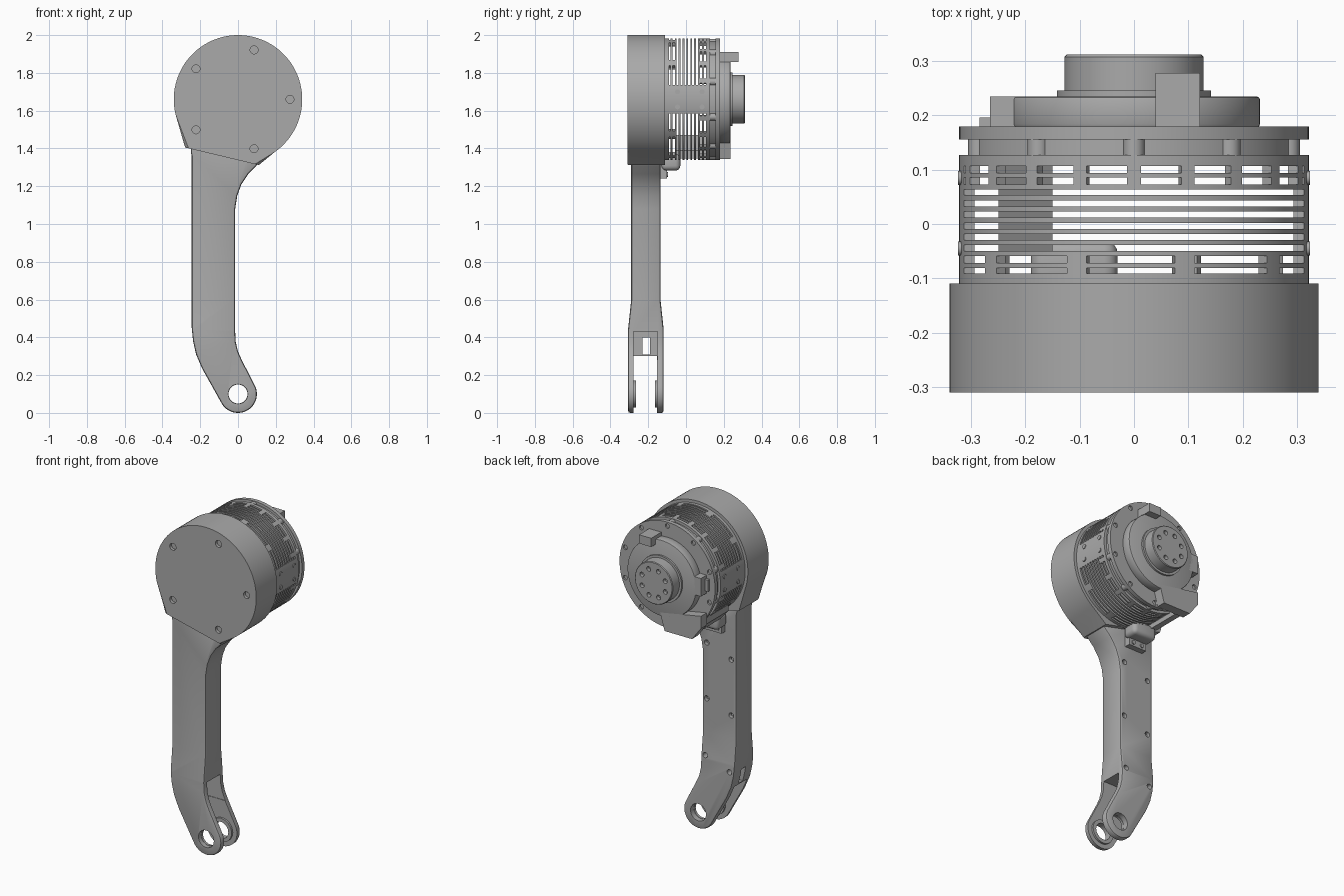
import bpy, bmesh, math
from mathutils import Matrix, Vector

if "Cube" in bpy.data.objects:
    bpy.data.objects.remove(bpy.data.objects["Cube"], do_unlink=True)

grey = bpy.data.materials.new("grey_metal")
grey.use_nodes = True
grey.diffuse_color = (0.4, 0.4, 0.4, 1)
grey.node_tree.nodes["Principled BSDF"].inputs["Base Color"].default_value = (0.4, 0.4, 0.4, 1)

AXIS = 1.66  # height of the motor axis


def finish(name, bm):
    bmesh.ops.recalc_face_normals(bm, faces=bm.faces)
    mesh = bpy.data.meshes.new(name)
    bm.to_mesh(mesh)
    bm.free()
    mesh.materials.append(grey)
    obj = bpy.data.objects.new(name, mesh)
    bpy.context.collection.objects.link(obj)
    return obj


def prism_bm(points, lo, hi, along_x=False):
    """Extrude an (x, z) outline along y, or a (y, z) outline along x."""
    bm = bmesh.new()
    place = (lambda p, d: (d, p[0], p[1])) if along_x else (lambda p, d: (p[0], d, p[1]))
    a = [bm.verts.new(place(p, lo)) for p in points]
    b = [bm.verts.new(place(p, hi)) for p in points]
    bm.faces.new(a)
    bm.faces.new(b)
    for i in range(len(points)):
        j = (i + 1) % len(points)
        bm.faces.new((a[i], a[j], b[j], b[i]))
    return bm


def prism(name, points, lo, hi, along_x=False):
    return finish(name, prism_bm(points, lo, hi, along_x))


def box(name, x, y, z):
    return prism(name, [(x[0], z[0]), (x[1], z[0]), (x[1], z[1]), (x[0], z[1])], *y)


def cylinders(name, centres, r, y0, y1, sides=20):
    bm = bmesh.new()
    for x, z in centres:
        m = Matrix.Translation((x, (y0 + y1) / 2, z)) @ Matrix.Rotation(math.pi / 2, 4, 'X')
        bmesh.ops.create_cone(bm, cap_ends=True, segments=sides, radius1=r, radius2=r,
                              depth=y1 - y0, matrix=m)
    return finish(name, bm)


def ring_points(n, r, start=0.0, cx=0.0, cz=AXIS):
    return [(cx + r * math.cos(math.radians(start + 360 * i / n)),
             cz + r * math.sin(math.radians(start + 360 * i / n))) for i in range(n)]


def arc(cx, cz, r, a0, a1, n):
    return [(cx + r * math.cos(math.radians(a0 + (a1 - a0) * i / n)),
             cz + r * math.sin(math.radians(a0 + (a1 - a0) * i / n))) for i in range(n + 1)]


def bake(obj):
    dg = bpy.context.evaluated_depsgraph_get()
    mesh = bpy.data.meshes.new_from_object(obj.evaluated_get(dg))
    obj.modifiers.clear()
    obj.data = mesh


def combine(obj, cutter, op='DIFFERENCE'):
    mod = obj.modifiers.new("cut", 'BOOLEAN')
    mod.operation, mod.object, mod.solver = op, cutter, 'EXACT'
    bake(obj)
    bpy.data.objects.remove(cutter, do_unlink=True)


def bevel(obj, width, segments=2):
    mod = obj.modifiers.new("bevel", 'BEVEL')
    mod.width, mod.segments = width, segments
    mod.limit_method, mod.angle_limit = 'ANGLE', math.radians(50)
    bake(obj)


# Round gearbox housing with a soft front rim and a slanted lower seam
outline = arc(0, AXIS, 0.34, -55, 194, 72) + [(-0.28, 1.405), (0.11, 1.312)]
bm = prism_bm(outline, -0.31, -0.11)
rim = []
for e in bm.edges:
    front = all(v.co.y < -0.3 for v in e.verts)
    seam = all(v.co.z < 1.41 and v.co.x < 0.12 for v in e.verts)
    if front and not seam:
        rim.append(e)
bmesh.ops.bevel(bm, geom=rim, offset=0.03, offset_type='OFFSET', segments=4,
                profile=0.5, affect='EDGES', clamp_overlap=True)
housing = finish("housing", bm)
screws = ring_points(5, 0.275)
combine(housing, cylinders("cutter", screws, 0.021, -0.4, -0.292))
cylinders("housing_screws", screws, 0.012, -0.295, -0.302 + 0.012)

# Arm: front outline intersected with its side outline
front = ([(0.08, 1.42), (-0.25, 1.46), (-0.25, 1.38), (-0.245, 1.36), (-0.245, 0.45),
          (-0.238, 0.38), (-0.222, 0.31), (-0.19, 0.235)]
         + arc(0, 0.1, 0.1, 210, 390, 24)
         + [(0.02, 0.28), (0, 0.325), (-0.012, 0.375), (-0.015, 0.43), (-0.015, 1.08),
            (-0.004, 1.15), (0.018, 1.21), (0.055, 1.265), (0.105, 1.315)])
arm = prism("arm", front, -0.35, -0.05)
side = [(-0.307, -0.1), (-0.307, 0.44), (-0.29, 0.6), (-0.29, 1.6)]
side += [(-0.425 - y, z) for y, z in reversed(side)]
combine(arm, prism("cutter", side, -0.6, 0.6, along_x=True), 'INTERSECT')
bevel(arm, 0.012)
# Fork slot, pocket and window at the toe
combine(arm, box("cutter", (-0.4, 0.4), (-0.277, -0.153), (-0.1, 0.3)))
combine(arm, box("cutter", (-0.15, 0.2), (-0.277, -0.15), (0.28, 0.43)))
combine(arm, box("cutter", (-0.4, 0), (-0.23, -0.19), (0.31, 0.4)))
combine(arm, cylinders("cutter", [(0, 0.1)], 0.052, -0.5, 0, 32))
back_screws = [(-0.045, z) for z in (0.46, 0.8, 1.14)] + [(-0.21, z) for z in (0.4, 0.74, 1.08)]
combine(arm, cylinders("cutter", back_screws, 0.016, -0.165, 0))
cylinders("arm_screws", back_screws, 0.01, -0.167, -0.15)
for name, y0, y1 in (("front_boss", -0.28, -0.265), ("back_boss", -0.165, -0.15)):
    boss = cylinders(name, [(0, 0.1)], 0.072, y0, y1, 32)
    combine(boss, cylinders("cutter", [(0, 0.1)], 0.05, -0.5, 0, 32))

# Slotted motor shell: a polar grid with cells left open, then thickened
N = 160
rows = [(-0.115, None), (-0.091, "long"), (-0.081, None), (-0.072, "long"), (-0.059, None)]
for k in range(6):
    rows += [(-0.05 + 0.0206 * k, "fin"), (-0.039 + 0.0206 * k, None)]
rows += [(0.073, "short"), (0.086, None), (0.094, "short"), (0.107, None), (0.127, None)]


def is_open(kind, i):
    ang = 2 * math.pi * (i + 0.5) / N
    if kind is None or abs(math.sin(ang)) < 0.25:
        return False
    if kind == "fin":
        return True
    return (i + 1) % 8 >= 2 if kind == "short" else (i + 1) % 16 >= 3


bm = bmesh.new()
grid = [[bm.verts.new((x, y, z)) for x, z in ring_points(N, 0.322)] for y, _ in rows]
for r in range(len(rows) - 1):
    for i in range(N):
        if not is_open(rows[r][1], i):
            j = (i + 1) % N
            bm.faces.new((grid[r][i], grid[r][j], grid[r + 1][j], grid[r + 1][i]))
for v in [v for v in bm.verts if not v.link_faces]:
    bm.verts.remove(v)
bmesh.ops.recalc_face_normals(bm, faces=bm.faces)
if sum((f.normal.dot(f.calc_center_median() - Vector((0, 0, AXIS))) for f in bm.faces)) < 0:
    bmesh.ops.reverse_faces(bm, faces=bm.faces)
mesh = bpy.data.meshes.new("motor_shell")
bm.to_mesh(mesh)
bm.free()
mesh.materials.append(grey)
shell = bpy.data.objects.new("motor_shell", mesh)
bpy.context.collection.objects.link(shell)
mod = shell.modifiers.new("wall", 'SOLIDIFY')
mod.thickness, mod.offset = 0.02, -1
bake(shell)
for side_sign, name in ((1, "left_rivets"), (-1, "right_rivets")):
    bm = bmesh.new()
    for y in (-0.045, 0.085):
        for z in (AXIS - 0.04, AXIS + 0.04):
            m = Matrix.Translation((side_sign * 0.318, y, z)) @ Matrix.Rotation(math.pi / 2, 4, 'Y')
            bmesh.ops.create_cone(bm, cap_ends=True, segments=16, radius1=0.013, radius2=0.013,
                                  depth=0.012, matrix=m)
    finish(name, bm)

# Rear flange with ten lugs, end plate and its screws
centre = [(0, AXIS)]
cylinders("flange_neck", centre, 0.306, 0.124, 0.158, 96)
cylinders("flange_lugs", ring_points(10, 0.3, 90), 0.02, 0.126, 0.157)
plate = cylinders("end_plate", centre, 0.322, 0.156, 0.18, 96)
bolts = ring_points(10, 0.298, 90)
combine(plate, cylinders("cutter", bolts, 0.014, 0.17, 0.3))

# Rear cover, step ring and output hub with bolt holes
cover = cylinders("rear_cover", centre, 0.232, 0.178, 0.235, 80)
bevel(cover, 0.006)
cylinders("step_ring", centre, 0.142, 0.233, 0.246, 64)
hub = cylinders("output_hub", centre, 0.128, 0.24, 0.312, 64)
bevel(hub, 0.004, 1)
combine(hub, cylinders("cutter", ring_points(8, 0.085, 22), 0.014, 0.29, 0.4))

# Connectors on the rear cover
box("top_connector", (0.04, 0.122), (0.178, 0.278), (1.857, 1.91))
box("side_connector", (-0.265, -0.2), (0.178, 0.235), (1.62, 1.73))
box("side_clip", (-0.285, -0.25), (0.178, 0.196), (1.64, 1.71))

# Cable cover under the motor and the boot that meets the arm
prism("cable_cover", [(-0.265, 1.5), (-0.265, 1.425), (-0.205, 1.345), (-0.02, 1.345),
                      (0.01, 1.45)], 0.178, 0.235)
prism("cable_duct", [(-0.25, 1.47), (-0.25, 1.42), (-0.2, 1.36), (-0.15, 1.347),
                     (-0.15, 1.39)], -0.05, 0.18)
boot = box("cable_boot", (-0.19, -0.03), (-0.13, -0.03), (1.283, 1.37))
bevel(boot, 0.025, 4)
box("boot_plate", (-0.17, -0.05), (-0.14, -0.1), (1.24, 1.34))
cylinders("boot_bolts", [(-0.14, 1.262), (-0.08, 1.262)], 0.012, -0.102, -0.094)

# Smooth round surfaces, keep edges crisp
bpy.ops.object.select_all(action='DESELECT')
for obj in bpy.context.collection.objects:
    if obj.type == 'MESH':
        obj.select_set(True)
        bpy.context.view_layer.objects.active = obj
bpy.ops.object.shade_smooth_by_angle(angle=math.radians(30))
